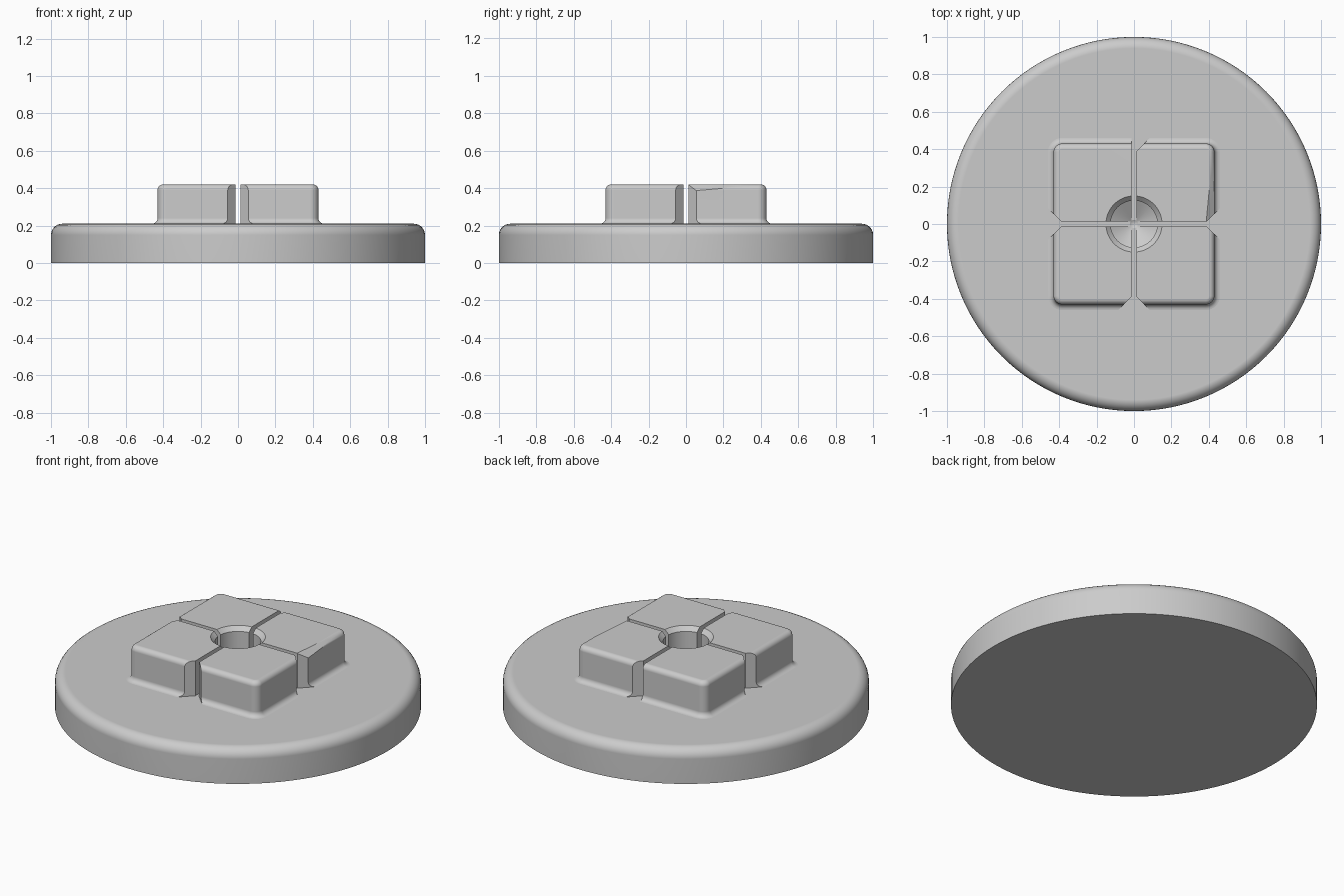
import bpy, bmesh
from math import sin, cos, pi, radians

if "Cube" in bpy.data.objects:
    bpy.data.objects.remove(bpy.data.objects["Cube"])

TOP, HIGH = 0.21, 0.42      # disc top, block top
HALF, ROUND = 0.43, 0.03    # block half width, edge radius
SLOT = 0.013                # half width of the slots

grey = bpy.data.materials.new("light_grey")
grey.use_nodes = True
grey.diffuse_color = (0.6, 0.6, 0.6, 1)
grey.node_tree.nodes["Principled BSDF"].inputs["Base Color"].default_value = (0.6, 0.6, 0.6, 1)


def finish(name, bm):
    bmesh.ops.recalc_face_normals(bm, faces=bm.faces)
    mesh = bpy.data.meshes.new(name)
    bm.to_mesh(mesh)
    bm.free()
    mesh.materials.append(grey)
    ob = bpy.data.objects.new(name, mesh)
    bpy.context.collection.objects.link(ob)
    return ob


def loft(name, rings):
    """Closed solid through rings of equal point count."""
    bm = bmesh.new()
    loops = [[bm.verts.new(p) for p in ring] for ring in rings]
    n = len(loops[0])
    for a, b in zip(loops, loops[1:]):
        for i in range(n):
            j = (i + 1) % n
            bm.faces.new((a[i], a[j], b[j], b[i]))
    bm.faces.new(loops[0])
    bm.faces.new(loops[-1])
    bmesh.ops.remove_doubles(bm, verts=bm.verts, dist=1e-5)
    return finish(name, bm)


def circle(r, z, n=128):
    return [(r * cos(2 * pi * i / n), r * sin(2 * pi * i / n), z) for i in range(n)]


def rounded_square(half, r, z, steps=8):
    pts = []
    for q in range(4):
        mid = pi / 4 + q * pi / 2
        cx = (half - r) * (1 if cos(mid) > 0 else -1)
        cy = (half - r) * (1 if sin(mid) > 0 else -1)
        for s in range(steps + 1):
            a = q * pi / 2 + s * pi / 2 / steps
            pts.append((cx + r * cos(a), cy + r * sin(a), z))
    return pts


def prism(name, outline, low, high):
    return loft(name, [[(x, y, z) for x, y in outline] for z in (low, high)])


def cut(target, cutter):
    cutter.hide_render = True
    mod = target.modifiers.new("cut", 'BOOLEAN')
    mod.operation, mod.solver, mod.object = 'DIFFERENCE', 'EXACT', cutter
    bpy.context.view_layer.objects.active = target
    bpy.ops.object.modifier_apply(modifier=mod.name)


def smooth(ob):
    bpy.ops.object.select_all(action='DESELECT')
    ob.select_set(True)
    bpy.context.view_layer.objects.active = ob
    bpy.ops.object.shade_smooth_by_angle(angle=radians(28))
    mod = ob.modifiers.new("flat_faces", 'WEIGHTED_NORMAL')
    mod.keep_sharp = True


# Disc with a rounded upper rim
quarter = [i * pi / 12 for i in range(7)]
EDGE = 0.06
disc = loft("base_disc", [circle(1, 0)] + [
    circle(1 - EDGE + EDGE * cos(a), TOP - EDGE + EDGE * sin(a)) for a in quarter])

# Square block: flared foot, straight wall, rounded top edge
CORNER = 0.045
profile = [(ROUND, TOP - 0.01)]
profile += [(ROUND * (1 - sin(a)), TOP + ROUND * (1 - cos(a))) for a in quarter]
profile += [(-ROUND * (1 - cos(a)), HIGH - ROUND * (1 - sin(a))) for a in quarter]
block = loft("square_block", [rounded_square(HALF + o, CORNER + o, z) for o, z in profile])

cutters = []

# Crossed slots
for sx, sy in ((SLOT, 0.6), (0.6, SLOT)):
    cutters.append(prism("slot_cutter", [(-sx, -sy), (sx, -sy), (sx, sy), (-sx, sy)], 0.1, 0.6))

# Chamfered slot mouths, one of which is left square on the back
START, END = 0.375, 0.6
for turn in range(4):
    for side in (-1, 1):
        if turn == 1 and side == 1:
            continue
        a = turn * pi / 2
        tri = [(START, 0), (END, 0), (END, side * (END - START))]
        outline = [(x * cos(a) - y * sin(a), x * sin(a) + y * cos(a)) for x, y in tri]
        cutters.append(prism("mouth_cutter", outline, 0.1, 0.6))

# Tapered facet on the back left quarter
bm = bmesh.new()
for p in ((0.385, 0.0, HIGH), (0.44, 0.0, 0.375), (0.5, 0.0, 0.375), (0.5, 0.0, 0.5),
          (0.385, 0.0, 0.5), (0.425, HALF, HIGH), (0.5, HALF, HIGH), (0.5, HALF, 0.5)):
    bm.verts.new(p)
bmesh.ops.convex_hull(bm, input=bm.verts)
cutters.append(finish("facet_cutter", bm))

# Countersunk centre hole with a conical floor
hole = loft("hole_cutter", [circle(r, z, 64) for r, z in (
    (0, 0.197), (0.125, 0.272), (0.125, 0.395), (0.15, HIGH), (0.15, 0.5))])
cutters.append(hole)

for c in cutters:
    cut(block, c)
cut(disc, hole)
for c in cutters:
    bpy.data.objects.remove(c)

for ob in (disc, block):
    smooth(ob)
